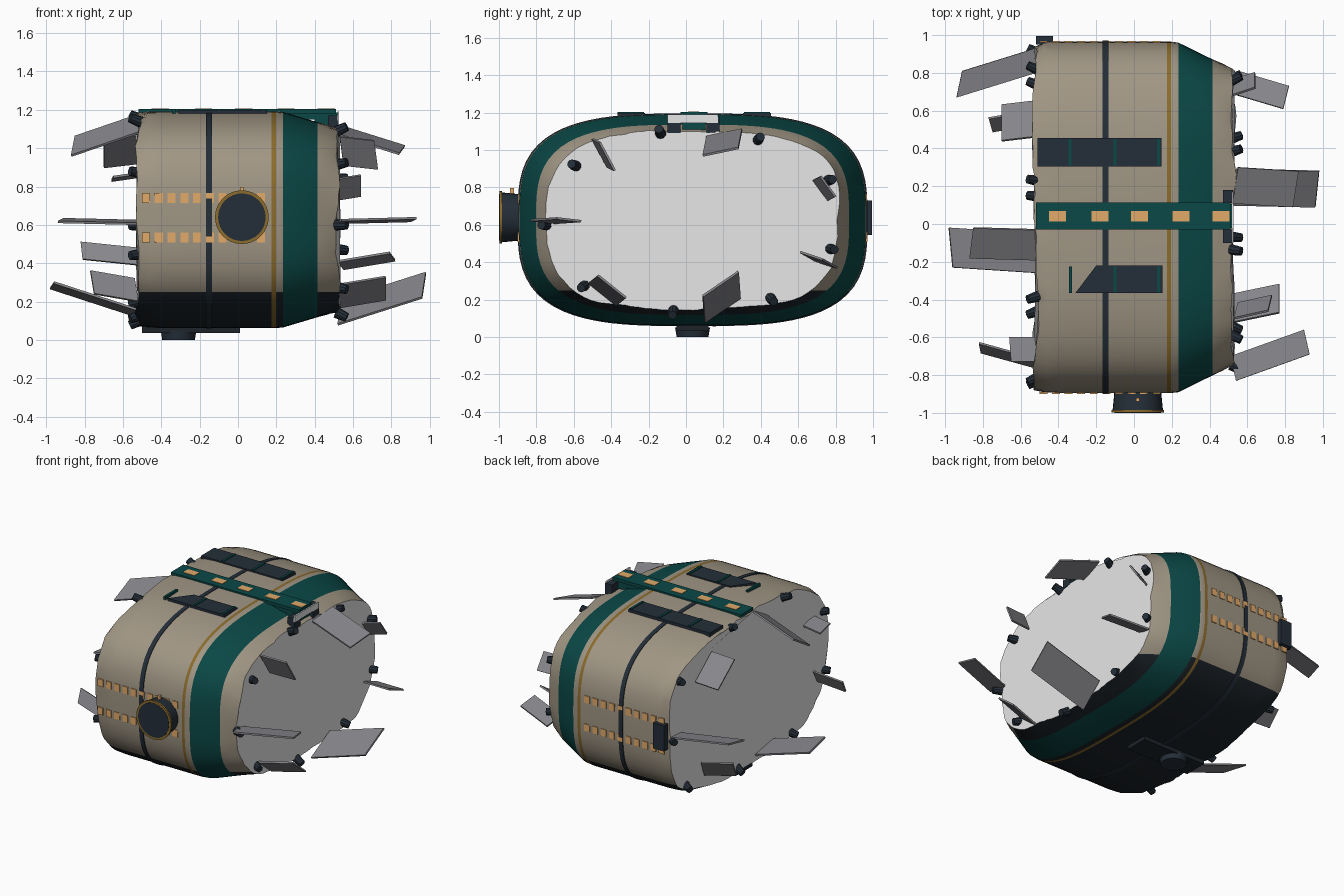
import bpy, bmesh, math, random
from mathutils import Vector, Matrix

if "Cube" in bpy.data.objects:
    bpy.data.objects.remove(bpy.data.objects["Cube"])

random.seed(7)
CY, CZ, A, B, N = 0.035, 0.627, 0.93, 0.565, 3.2


def material(name, r, g, b):
    m = bpy.data.materials.new(name)
    m.diffuse_color = [((c / 255 + 0.055) / 1.055) ** 2.4 for c in (r, g, b)] + [1]
    m.use_nodes = True
    m.node_tree.nodes["Principled BSDF"].inputs["Base Color"].default_value = m.diffuse_color
    return m


BEIGE = material("beige_hull", 160, 150, 132)
TEAL = material("teal_paint", 10, 72, 70)
GOLD = material("dull_gold", 140, 108, 45)
NAVY = material("dark_navy", 36, 46, 56)
BELLY = material("black_belly", 29, 36, 42)
ORANGE = material("lit_orange", 226, 170, 106)
PALE = material("pale_inner", 238, 238, 238)
METAL = material("torn_metal", 134, 134, 139)


def finish(name, bm, mats, angle=30):
    bmesh.ops.recalc_face_normals(bm, faces=bm.faces)
    me = bpy.data.meshes.new(name)
    bm.to_mesh(me)
    bm.free()
    for m in mats:
        me.materials.append(m)
    ob = bpy.data.objects.new(name, me)
    bpy.context.collection.objects.link(ob)
    bpy.ops.object.select_all(action='DESELECT')
    ob.select_set(True)
    bpy.context.view_layer.objects.active = ob
    bpy.ops.object.shade_smooth_by_angle(angle=math.radians(angle))
    return ob


def rim(t, s=1.0):
    """Point of the rounded hull outline at angle t."""
    c, d = math.cos(t), math.sin(t)
    r = s * (abs(c / A) ** N + abs(d / B) ** N) ** (-1 / N)
    return CY + r * c, CZ + r * d


def add_box(bm, x0, x1, y0, y1, z0, z1):
    m = Matrix.Translation(((x0 + x1) / 2, (y0 + y1) / 2, (z0 + z1) / 2)) @ \
        Matrix.Diagonal((x1 - x0, y1 - y0, z1 - z0, 1))
    bmesh.ops.create_cube(bm, size=1, matrix=m)


def boxes(name, mat, *dims):
    bm = bmesh.new()
    for d in dims:
        add_box(bm, *d)
    return finish(name, bm, [mat])


def add_cone(bm, p0, p1, r0, r1, seg=32):
    p0, p1 = Vector(p0), Vector(p1)
    d = p1 - p0
    m = Matrix.Translation((p0 + p1) / 2) @ d.to_track_quat('Z', 'Y').to_matrix().to_4x4()
    bmesh.ops.create_cone(bm, cap_ends=True, segments=seg, radius1=r0, radius2=r1,
                          depth=d.length, matrix=m)


def cone(name, mat, *args):
    bm = bmesh.new()
    add_cone(bm, *args)
    return finish(name, bm, [mat])


# hull: lofted rings with torn, jagged ends
SEG = 112
bm = bmesh.new()
sections = [(-0.52, 0.98, 1), (-0.47, 0.996, 0.3), (-0.40, 1, 0), (0.175, 1, 0), (0.197, 1, 0),
            (0.235, 0.995, 0), (0.415, 0.90, 0), (0.47, 0.872, 0.2), (0.525, 0.845, 1)]
rings = []
for x, s, j in sections:
    ring = []
    # coarse tear every fourth point, fine noise between
    tear = [(random.uniform(-0.018, 0.018), random.uniform(-0.018, 0.012)) for _ in range(SEG // 4)]
    for i in range(SEG):
        k, w = i // 4, (i % 4) / 4
        a, b = tear[k], tear[(k + 1) % len(tear)]
        dx, ds = (a[n] * (1 - w) + b[n] * w + random.uniform(-0.004, 0.004) for n in (0, 1))
        y, z = rim(2 * math.pi * i / SEG, s + j * ds)
        ring.append(bm.verts.new((x + j * dx, y, z)))
    rings.append(ring)
for r0, r1 in zip(rings, rings[1:]):
    for i in range(SEG):
        k = (i + 1) % SEG
        bm.faces.new((r0[i], r0[k], r1[k], r1[i]))
for f in (bm.faces.new(rings[0]), bm.faces.new(rings[-1])):
    f.material_index = 4
side = [f for f in bm.faces if f.material_index != 4]
geom = side + list({e for f in side for e in f.edges}) + list(bm.verts)
bmesh.ops.bisect_plane(bm, geom=geom, plane_co=(0, 0, 0.25), plane_no=(0, 0, 1))
for f in bm.faces:
    if f.material_index == 4:
        continue
    c = f.calc_center_median()
    if 0.235 < c.x < 0.415:
        f.material_index = 1
    elif 0.175 < c.x < 0.197:
        f.material_index = 2
    elif c.z < 0.25:
        f.material_index = 3
finish("hull", bm, [BEIGE, TEAL, GOLD, BELLY, PALE])

# raised frame band around the hull
bm = bmesh.new()
loops = [[bm.verts.new((x, *rim(2 * math.pi * i / SEG, s))) for i in range(SEG)]
         for x, s in ((-0.168, 0.99), (-0.168, 1.006), (-0.136, 1.006), (-0.136, 0.99))]
for a, b in zip(loops, loops[1:]):
    for i in range(SEG):
        bm.faces.new((a[i], a[(i + 1) % SEG], b[(i + 1) % SEG], b[i]))
finish("frame_band", bm, [NAVY])

# two window rows on each side
bm = bmesh.new()
for sgn in (-1, 1):
    for z in (0.74, 0.535):
        half = A * (1 - (abs(z - CZ) / B) ** N) ** (1 / N)
        y = CY + sgn * (half + 0.001)
        for i in range(10):
            x = -0.48 + i * 0.0667
            add_box(bm, x - 0.021, x + 0.021, y - 0.0045, y + 0.0045, z - 0.026, z + 0.026)
finish("windows", bm, [ORANGE])

# docking port on the front side
cone("port_body", NAVY, (0.02, -0.87, 0.64), (0.02, -0.992, 0.64), 0.122, 0.134)
cone("port_rim", GOLD, (0.02, -0.984, 0.64), (0.02, -0.998, 0.64), 0.14, 0.14)
cone("port_face", NAVY, (0.02, -0.99, 0.64), (0.02, -1.0, 0.64), 0.124, 0.124)
boxes("port_light", ORANGE, (0.011, 0.029, -0.94, -0.92, 0.75, 0.797))

# box on the back side, belly plate and belly port
boxes("side_box", NAVY, (-0.52, -0.43, 0.95, 0.995, 0.545, 0.73))
boxes("belly_plate", BELLY, (-0.5, 0.01, -0.05, 0.12, 0.035, 0.07))
cone("belly_port", NAVY, (-0.31, 0.035, 0), (-0.31, 0.035, 0.05), 0.085, 0.093)

# roof spine with lights and torn end
boxes("roof_spine", TEAL, (-0.52, 0.51, -0.03, 0.115, 1.18, 1.203),
      (0.2, 0.52, -0.02, 0.105, 1.15, 1.185), (0.4, 0.5, -0.02, 0.105, 1.09, 1.16))
boxes("spine_lights", ORANGE,
      *[(x - 0.045, x + 0.045, 0.012, 0.07, 1.2, 1.206) for x in (-0.405, -0.18, 0.03, 0.25, 0.46)])
boxes("spine_torn_end", PALE, (0.518, 0.528, -0.1, 0.17, 1.145, 1.19))
boxes("spine_clamps", NAVY, (0.47, 0.525, 0.11, 0.18, 1.09, 1.18),
      (0.47, 0.525, -0.1, -0.03, 1.09, 1.17))

# dark roof panels with teal straps
boxes("roof_panel_back", NAVY, (-0.51, 0.145, 0.305, 0.455, 1.16, 1.198))
bm = bmesh.new()
outline = [(-0.31, -0.365), (0.15, -0.365), (0.15, -0.22), (-0.2, -0.22)]
face = bm.faces.new([bm.verts.new((x, y, 1.16)) for x, y in outline])
ext = bmesh.ops.extrude_face_region(bm, geom=[face])
for v in ext["geom"]:
    if isinstance(v, bmesh.types.BMVert):
        v.co.z = 1.198
finish("roof_panel_front", bm, [NAVY])
boxes("panel_straps", TEAL,
      *[(x - 0.008, x + 0.008, y, y + 0.14, 1.16, 1.204)
        for y, xs in ((0.31, (-0.34, -0.1, 0.13)), (-0.365, (-0.335, -0.1, 0.13))) for x in xs])

# torn metal shards: root corner, length vector, width vector
shards = [
    ((.51, -.70, .61), (.39, .14, .01), (.03, -.13, .015)),
    ((.52, .11, 1.07), (.32, -.02, -.10), (.03, .19, .04)),
    ((.52, .68, .84), (.12, .04, .02), (0, .08, -.11)),
    ((.52, .69, .41), (.27, -.08, .045), (.03, .12, -.04)),
    ((.52, .10, .08), (.44, -.01, .14), (.02, .19, .13)),
    ((.53, -.52, .29), (.24, .05, .04), (0, .15, -.12)),
    ((.53, -.50, 1.06), (.18, .04, -.02), (.02, .08, -.15)),
    ((-.52, -.19, 1.08), (-.35, .01, -.12), (.02, .16, .1)),
    ((-.53, .65, .92), (-.17, -.02, -.02), (0, -.19, .15)),
    ((-.52, -.60, .85), (-.14, 0, -.02), (.01, -.13, .02)),
    ((-.52, .80, .605), (-.42, -.13, .01), (.03, .14, .015)),
    ((-.52, -.76, .39), (-.29, .08, .03), (-.01, .05, .09)),
    ((-.52, -.05, .12), (-.46, .03, .15), (.02, -.21, .03)),
    ((-.52, .53, .20), (-.23, -.04, .04), (-.02, .07, .12)),
]
bm = bmesh.new()
for p, u, v in shards:
    p, u, v = Vector(p), Vector(u), Vector(v)
    n = u.cross(v).normalized() * 0.006
    lo, hi = [[bm.verts.new(q + d) for q in (p, p + u, p + u + v, p + v)] for d in (-n, n)]
    bm.faces.new(lo)
    bm.faces.new(hi)
    for i in range(4):
        k = (i + 1) % 4
        bm.faces.new((lo[i], lo[k], hi[k], hi[i]))
finish("metal_shards", bm, [METAL])

# broken pipe stubs around both torn rims
bm = bmesh.new()
spots = [(-.6, .92), (-.14, 1.1), (.39, 1.06), (.77, .84), (.78, .47), (.46, .2),
         (-.07, .13), (-.55, .27), (-.76, .6)]
for x, s, sgn in ((0.54, 0.83, 1), (-0.535, 0.95, -1)):
    for sy, sz in spots:
        t = math.atan2(sz - CZ, sgn * (sy - CY))
        y, z = rim(t, s)
        if sgn > 0:
            y, z = sy, sz
        d = Vector((sgn * 0.028, 0.014 * math.cos(t), 0.014 * math.sin(t)))
        c = Vector((x, y, z))
        add_cone(bm, c - d, c + d, 0.03, 0.024, 10)
finish("pipe_stubs", bm, [NAVY])
